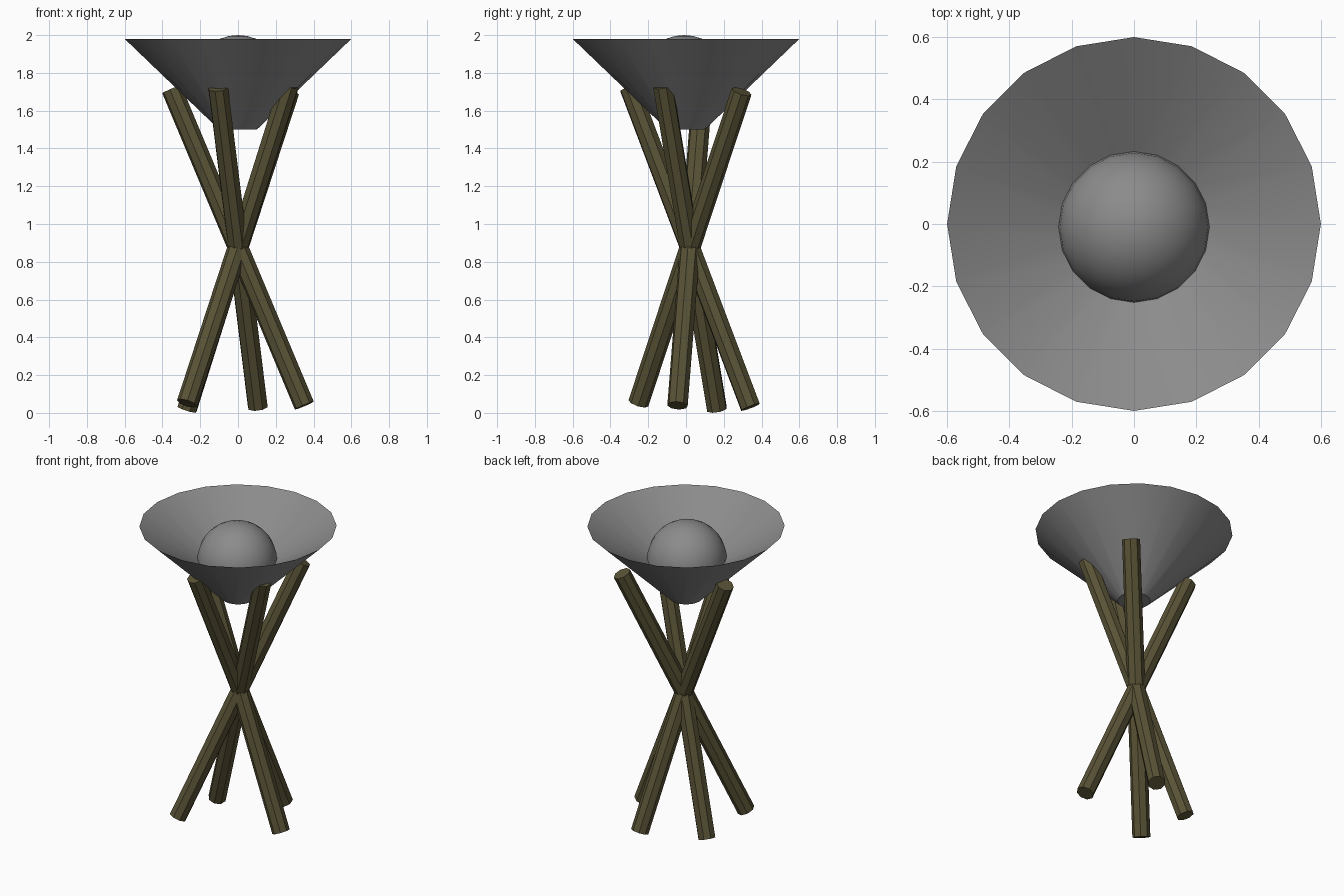
import bpy, bmesh, math
from mathutils import Vector

if "Cube" in bpy.data.objects:
    bpy.data.objects.remove(bpy.data.objects["Cube"])


def material(name, color):
    m = bpy.data.materials.new(name)
    m.diffuse_color = (*color, 1)
    m.use_nodes = True
    m.node_tree.nodes["Principled BSDF"].inputs["Base Color"].default_value = m.diffuse_color
    return m


GREY = material("grey metal", (0.26, 0.26, 0.26))
WOOD = material("dark wood", (0.098, 0.084, 0.036))


def lathe(name, profile, mat, sides=20, center=(0, 0, 0)):
    """Spin (radius, z) points about z; radius 0 becomes a pole point."""
    bm = bmesh.new()
    rings = []
    for r, z in profile:
        if r == 0:
            rings.append([bm.verts.new((0, 0, z))] * sides)
        else:
            rings.append([bm.verts.new((r * math.cos(2 * math.pi * i / sides),
                                        r * math.sin(2 * math.pi * i / sides), z))
                          for i in range(sides)])
    for a, b in zip(rings, rings[1:]):
        for i in range(sides):
            j = (i + 1) % sides
            bm.faces.new(list(dict.fromkeys((a[i], a[j], b[j], b[i]))))
    bmesh.ops.recalc_face_normals(bm, faces=bm.faces)
    mesh = bpy.data.meshes.new(name)
    bm.to_mesh(mesh)
    bm.free()
    mesh.materials.append(mat)
    ob = bpy.data.objects.new(name, mesh)
    ob.location = center
    bpy.context.collection.objects.link(ob)
    return ob


def smooth(ob):
    bpy.ops.object.select_all(action='DESELECT')
    ob.select_set(True)
    bpy.context.view_layer.objects.active = ob
    bpy.ops.object.shade_smooth_by_angle(angle=math.radians(30))


# Conical bowl: steep outside, shallower inside, sharp rim
smooth(lathe("bowl", [(0, 1.5), (0.1, 1.5), (0.6, 1.98), (0.2, 1.738), (0, 1.738)], GREY))

# Dome resting in the bowl
R, RINGS = 0.243, 8
dome = [(0, 0)] + [(R * math.cos(k * math.pi / 2 / RINGS), R * math.sin(k * math.pi / 2 / RINGS))
                   for k in range(RINGS)] + [(0, R)]
smooth(lathe("dome", dome, GREY, center=(0, -0.01, 1.757)))

# Four crossed poles through one point, given by horizontal offset of the top end
HALF = 0.91
for n, (dx, dy) in enumerate([(-0.351, 0.066), (-0.105, -0.32), (0.27, -0.143), (0.27, 0.273)]):
    axis = Vector((dx, dy, math.sqrt(HALF ** 2 - dx * dx - dy * dy)))
    pole = lathe(f"pole_{n + 1}", [(0, -HALF), (0.055, -HALF), (0.055, HALF), (0, HALF)],
                 WOOD, sides=8, center=(0, 0.021, 0.876))
    pole.rotation_euler = axis.to_track_quat('Z', 'Y').to_euler()
